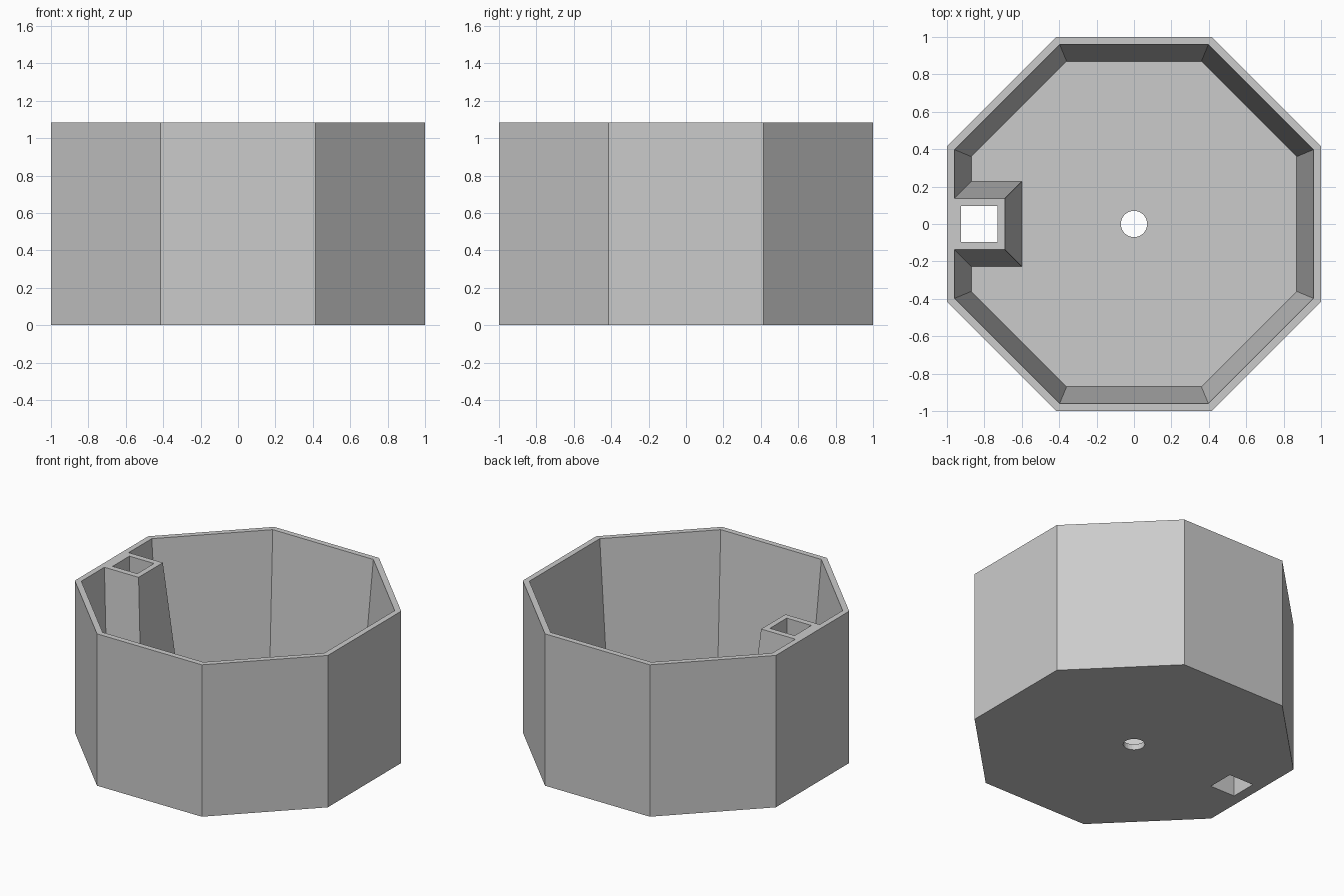
import bpy, bmesh, math

if "Cube" in bpy.data.objects:
    bpy.data.objects.remove(bpy.data.objects["Cube"], do_unlink=True)

HEIGHT, FLOOR = 1.085, 0.04
TOP_IN, BASE_IN = 0.96, 0.87            # inner apothem at rim and at floor
SLOPE = (TOP_IN - BASE_IN) / (HEIGHT - FLOOR)

grey = bpy.data.materials.new("matte grey")
grey.use_nodes = True
colour = (0.6, 0.6, 0.6, 1)
grey.diffuse_color = colour
grey.node_tree.nodes["Principled BSDF"].inputs["Base Color"].default_value = colour


def polygon(sides, apothem):
    radius = apothem / math.cos(math.pi / sides)
    angles = [2 * math.pi * (i + 0.5) / sides for i in range(sides)]
    return [(radius * math.cos(a), radius * math.sin(a)) for a in angles]


def rectangle(x0, x1, half_width):
    return [(x0, -half_width), (x1, -half_width), (x1, half_width), (x0, half_width)]


def loft(name, lower, z0, upper, z1):
    """Solid between two outlines with equal point counts."""
    bm = bmesh.new()
    a = [bm.verts.new((x, y, z0)) for x, y in lower]
    b = [bm.verts.new((x, y, z1)) for x, y in upper]
    bm.faces.new(a[::-1])
    bm.faces.new(b)
    for i in range(len(a)):
        j = (i + 1) % len(a)
        bm.faces.new((a[i], a[j], b[j], b[i]))
    mesh = bpy.data.meshes.new(name)
    bm.to_mesh(mesh)
    bm.free()
    mesh.materials.append(grey)
    obj = bpy.data.objects.new(name, mesh)
    bpy.context.collection.objects.link(obj)
    return obj


def carve(obj, cutter):
    """Subtract the cutter, keep the result and discard the cutter."""
    cutter.hide_render = True
    mod = obj.modifiers.new("carve", 'BOOLEAN')
    mod.operation, mod.solver, mod.object = 'DIFFERENCE', 'EXACT', cutter
    bpy.context.view_layer.update()
    graph = bpy.context.evaluated_depsgraph_get()
    mesh = bpy.data.meshes.new_from_object(obj.evaluated_get(graph))
    obj.modifiers.clear()
    obj.data = mesh
    bpy.data.objects.remove(cutter, do_unlink=True)


# Tapered cavity, running past the rim, with a flared square post left standing
over = HEIGHT + 0.1
cavity = loft("cavity", polygon(8, BASE_IN), FLOOR,
              polygon(8, TOP_IN + 0.1 * SLOPE), over)


def post_outline(z):
    flare = (HEIGHT - z) * SLOPE
    return rectangle(-1.2, -0.69 + flare, 0.137 + flare)


post = loft("post", post_outline(-0.1), -0.1, post_outline(over + 0.1), over + 0.1)
carve(cavity, post)

# Octagonal planter shell
planter = loft("octagonal_planter", polygon(8, 1), 0, polygon(8, 1), HEIGHT)
carve(planter, cavity)

# Square channel through the post and round drain hole in the floor
for name, outline in (("channel", rectangle(-0.925, -0.73, 0.095)),
                      ("drain", polygon(32, 0.07))):
    carve(planter, loft(name, outline, -0.2, outline, over + 0.1))

planter.data.name = "octagonal_planter"
for face in planter.data.polygons:
    face.use_smooth = False
    face.material_index = 0
